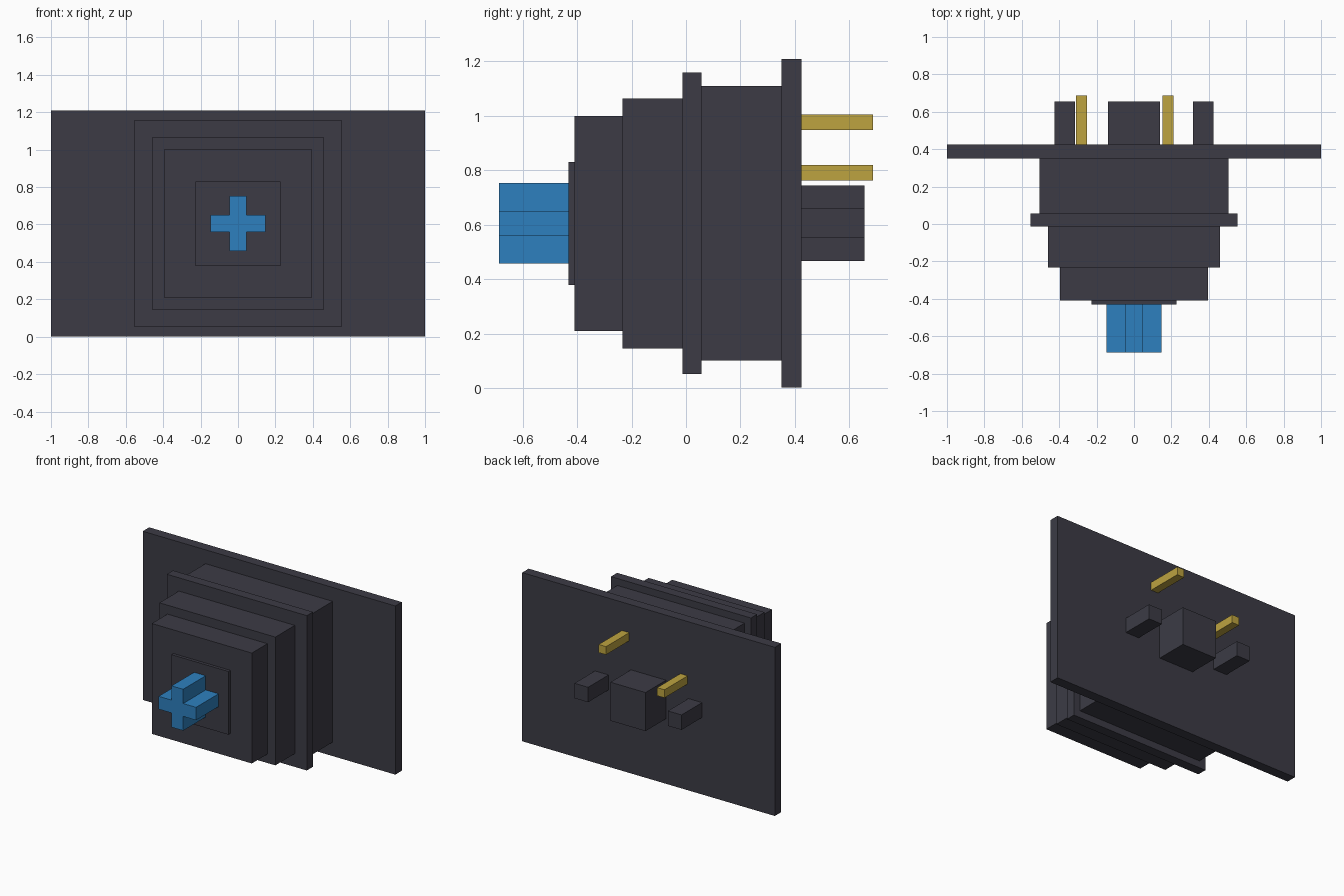
import bpy
import bmesh

cube = bpy.data.objects.get("Cube")
if cube:
    bpy.data.objects.remove(cube, do_unlink=True)


def make_material(name, color):
    mat = bpy.data.materials.new(name)
    mat.use_nodes = True
    mat.diffuse_color = (*color, 1)
    bsdf = next(n for n in mat.node_tree.nodes if n.type == 'BSDF_PRINCIPLED')
    bsdf.inputs["Base Color"].default_value = (*color, 1)
    return mat


DARK = make_material("charcoal plastic", (0.045, 0.044, 0.060))
BLUE = make_material("blue plastic", (0.027, 0.216, 0.52))
GOLD = make_material("brass", (0.51, 0.367, 0.051))


def extrude_profile(name, points, y0, y1, mat):
    """Extrude a closed (x, z) outline from y0 back to y1."""
    bm = bmesh.new()
    face = bm.faces.new([bm.verts.new((x, y0, z)) for x, z in points])
    result = bmesh.ops.extrude_face_region(bm, geom=[face])
    verts = [v for v in result["geom"] if isinstance(v, bmesh.types.BMVert)]
    bmesh.ops.translate(bm, verts=verts, vec=(0, y1 - y0, 0))
    bmesh.ops.recalc_face_normals(bm, faces=bm.faces)
    mesh = bpy.data.meshes.new(name)
    bm.to_mesh(mesh)
    bm.free()
    mesh.materials.append(mat)
    obj = bpy.data.objects.new(name, mesh)
    bpy.context.collection.objects.link(obj)
    return obj


def block(name, x0, x1, y0, y1, z0, z1, mat=DARK):
    return extrude_profile(name, [(x0, z0), (x1, z0), (x1, z1), (x0, z1)], y0, y1, mat)


CZ = 0.605   # height of the central axis

# Stepped housing, front to back: name, half width, half height, y start, y end
for name, w, h, y0, y1 in [
    ("stem_collar", 0.226, 0.226, -0.431, -0.409),
    ("upper_housing_front", 0.396, 0.395, -0.409, -0.233),
    ("upper_housing_rear", 0.459, 0.459, -0.233, -0.013),
    ("housing_flange", 0.554, 0.554, -0.013, 0.057),
    ("lower_housing", 0.504, 0.504, 0.057, 0.351),
    ("mounting_plate", 1.0, 0.6035, 0.351, 0.424),
]:
    block(name, -w, w, y0, y1, CZ - h, CZ + h)

# Cross-shaped stem
a, b = 0.148, 0.046
cross = [(-b, -a), (b, -a), (b, -b), (a, -b), (a, b), (b, b),
         (b, a), (-b, a), (-b, b), (-a, b), (-a, -b), (-b, -b)]
extrude_profile("cross_stem", [(x, CZ + z) for x, z in cross], -0.686, -0.431, BLUE)

# Locating posts behind the plate
block("center_post", -0.139, 0.139, 0.424, 0.656, 0.467, 0.743)
for side, s in (("left", 1), ("right", -1)):
    block(side + "_post", s * 0.37 - 0.054, s * 0.37 + 0.054, 0.424, 0.656, 0.552, 0.659)

# Contact pins
for name, x, z in (("left_pin", 0.182, 0.976), ("right_pin", -0.281, 0.791)):
    block(name, x - 0.029, x + 0.029, 0.424, 0.686, z - 0.029, z + 0.029, GOLD)
